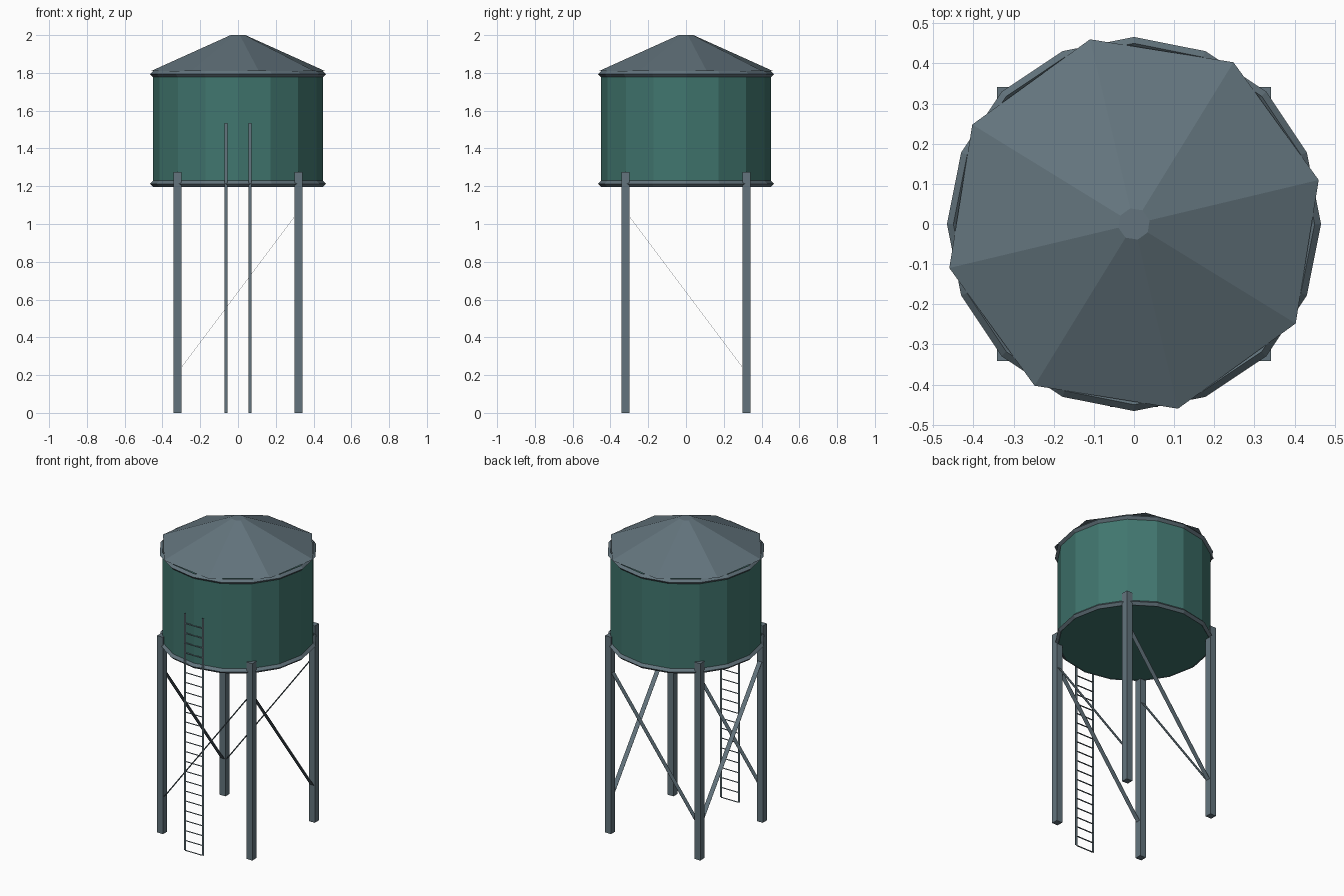
import bpy, bmesh
from math import radians
from mathutils import Matrix, Vector

if "Cube" in bpy.data.objects:
    bpy.data.objects.remove(bpy.data.objects["Cube"])


def material(name, col):
    m = bpy.data.materials.new(name)
    m.diffuse_color = (*col, 1)
    m.use_nodes = True
    m.node_tree.nodes["Principled BSDF"].inputs["Base Color"].default_value = m.diffuse_color
    return m


GREEN = material("green_paint", (0.052, 0.18, 0.157))
SLATE = material("slate_steel", (0.125, 0.175, 0.205))


def finish(name, bm, mat):
    me = bpy.data.meshes.new(name)
    bm.to_mesh(me)
    bm.free()
    me.materials.append(mat)
    ob = bpy.data.objects.new(name, me)
    bpy.context.collection.objects.link(ob)
    return ob


def frustum(name, sides, r1, r2, z1, z2, turn, mat):
    bm = bmesh.new()
    m = Matrix.Translation((0, 0, (z1 + z2) / 2)) @ Matrix.Rotation(radians(turn), 4, 'Z')
    bmesh.ops.create_cone(bm, cap_ends=True, segments=sides, radius1=r1,
                          radius2=r2, depth=z2 - z1, matrix=m)
    return finish(name, bm, mat)


def box(name, centre, size, mat, rot=Matrix.Identity(4)):
    bm = bmesh.new()
    m = Matrix.Translation(centre) @ rot @ Matrix.Diagonal((*size, 1))
    bmesh.ops.create_cube(bm, size=1, matrix=m)
    bmesh.ops.recalc_face_normals(bm, faces=bm.faces)
    return finish(name, bm, mat)


# Tank body and roof
frustum("tank_body", 16, 0.45, 0.45, 1.2, 1.8, 0, GREEN)
frustum("tank_roof", 8, 0.473, 0.04, 1.81, 2.0, 13.4, SLATE)

# Diamond-section rims around the tank
for name, z in (("lower_rim", 1.213), ("upper_rim", 1.793)):
    bpy.ops.mesh.primitive_torus_add(major_segments=16, minor_segments=4,
                                     major_radius=0.45, minor_radius=0.016,
                                     location=(0, 0, z))
    ob = bpy.context.object
    ob.name = name
    ob.data.materials.append(SLATE)

# Four square legs
L = 0.32
for sx, side in ((-1, "left"), (1, "right")):
    for sy, end in ((-1, "front"), (1, "back")):
        box(f"{end}_{side}_leg", (sx * L, sy * L, 0.6375), (0.042, 0.042, 1.275), SLATE)


# One flat strap brace per side, edge-on to its face
def brace(name, a, b):
    a, b = Vector(a), Vector(b)
    d = (b - a).normalized()
    across = Vector((0, 1, 0)) if abs(d.y) < 0.01 else Vector((1, 0, 0))
    rot = Matrix((across, d.cross(across), d)).transposed().to_4x4()
    box(name, (a + b) / 2, (0.03, 0.001, (b - a).length), SLATE, rot)


LOW, HIGH = 0.213, 1.067
for s, end, side in ((-1, "front", "left"), (1, "back", "right")):
    brace(f"{end}_brace", (-L, s * L, LOW), (L, s * L, HIGH))
    brace(f"{side}_brace", (s * L, -L, HIGH), (s * L, L, LOW))

# Ladder rails and paper-thin flat rungs on the front
for s, side in ((-1, "left"), (1, "right")):
    box(f"ladder_{side}_rail", (s * 0.064, -0.4505, 0.768), (0.016, 0.001, 1.536), SLATE)
bm = bmesh.new()
for i in range(24):
    m = Matrix.Translation((0, -0.45, i * 0.064)) @ Matrix.Diagonal((0.12, 0.012, 1, 1))
    bmesh.ops.create_grid(bm, x_segments=1, y_segments=1, size=0.5, matrix=m)
finish("ladder_rungs", bm, SLATE)
